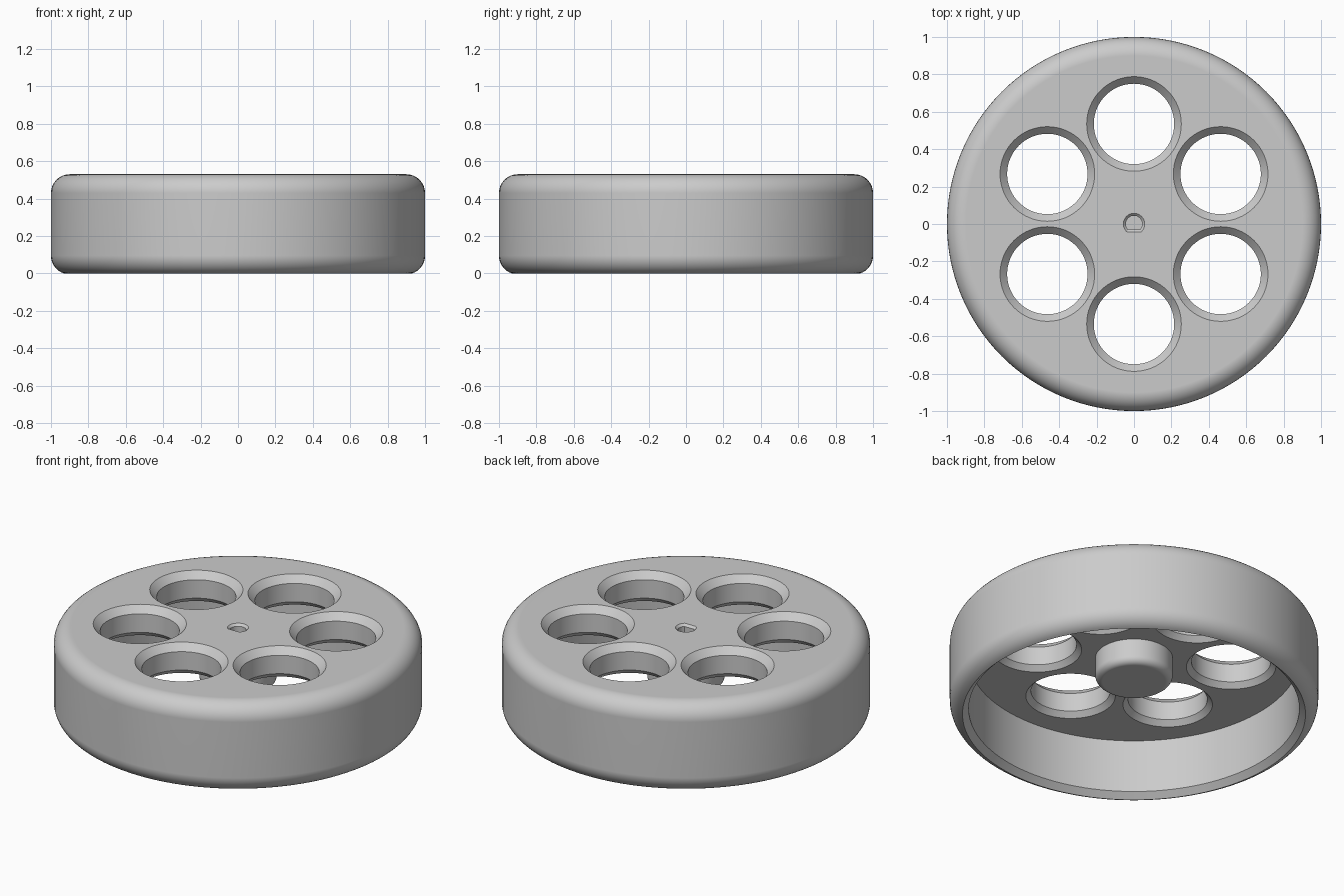
import bpy, bmesh
from math import sin, cos, pi, asin, radians

cube = bpy.data.objects.get("Cube")
if cube:
    bpy.data.objects.remove(cube, do_unlink=True)

HEIGHT = 0.53
PLATE = 0.35      # underside of the web plate
INNER = 0.897     # inside radius of the rim
ROUND = 0.1       # rim edge rounding

grey = bpy.data.materials.new("plain grey")
grey.use_nodes = True
colour = (0.6, 0.6, 0.6, 1)
grey.diffuse_color = colour
grey.node_tree.nodes["Principled BSDF"].inputs["Base Color"].default_value = colour


def loft(name, loops):
    """Skin equal-length point loops and cap both ends."""
    bm = bmesh.new()
    rings = [[bm.verts.new(p) for p in loop] for loop in loops]
    n = len(rings[0])
    for a, b in zip(rings, rings[1:]):
        for i in range(n):
            j = (i + 1) % n
            bm.faces.new((a[i], a[j], b[j], b[i]))
    bm.faces.new(rings[0][::-1])
    bm.faces.new(rings[-1])
    bmesh.ops.recalc_face_normals(bm, faces=bm.faces)
    mesh = bpy.data.meshes.new(name)
    bm.to_mesh(mesh)
    bm.free()
    mesh.materials.append(grey)
    obj = bpy.data.objects.new(name, mesh)
    bpy.context.collection.objects.link(obj)
    return obj


def circle(r, z, n, x=0, y=0):
    return [(x + r * cos(2 * pi * i / n), y + r * sin(2 * pi * i / n), z) for i in range(n)]


def arc(cx, cz, r, start, end, steps=8):
    angles = [radians(start + (end - start) * i / steps) for i in range(steps + 1)]
    return [(cx + r * cos(a), cz + r * sin(a)) for a in angles]


def d_shape(r, flat, z, n=40):
    """Circle with a flat on its front side."""
    a0 = -asin(flat / r)
    a1 = pi - a0
    return [(r * cos(a0 + (a1 - a0) * i / n), r * sin(a0 + (a1 - a0) * i / n), z)
            for i in range(n + 1)]


# Wheel body: hub tip, hub wall, web underside, rim inside, rim outside, top
profile = arc(0.17, 0.245, 0.04, -90, 0, 6)
profile += [(0.21, PLATE), (INNER, PLATE), (INNER, 0.033)]
profile += arc(1 - ROUND, 0.095, ROUND, -72, 0)
profile += arc(1 - ROUND, HEIGHT - ROUND, ROUND, 0, 90)
wheel = loft("wheel", [circle(r, z, 128) for r, z in profile])

# Six through holes, chamfered on both faces
cutters = []
hole = [(0.263, PLATE - 0.02), (0.243, PLATE), (0.215, PLATE + 0.03),
        (0.215, HEIGHT - 0.04), (0.253, HEIGHT), (0.273, HEIGHT + 0.02)]
for k in range(6):
    a = pi / 6 + k * pi / 3
    x, y = 0.535 * cos(a), 0.535 * sin(a)
    cutters.append(loft("hole_cutter", [circle(r, z, 64, x, y) for r, z in hole]))

# Blind shaft socket with a flat side and chamfered mouth
cutters.append(loft("socket_cutter", [
    d_shape(0.044, 0.03, 0.26),
    d_shape(0.044, 0.03, HEIGHT - 0.013),
    d_shape(0.067, 0.053, HEIGHT + 0.01)]))

bpy.context.view_layer.objects.active = wheel
for cutter in cutters:
    cutter.hide_render = True
    mod = wheel.modifiers.new("cut", "BOOLEAN")
    mod.operation = "DIFFERENCE"
    mod.solver = "EXACT"
    mod.object = cutter
    bpy.ops.object.modifier_apply(modifier=mod.name)
    bpy.data.objects.remove(cutter, do_unlink=True)

# Smooth curved walls, crisp chamfers, clean flat faces
bpy.ops.object.select_all(action="DESELECT")
wheel.select_set(True)
bpy.ops.object.shade_smooth_by_angle(angle=radians(30))
weighted = wheel.modifiers.new("flat_faces", "WEIGHTED_NORMAL")
weighted.keep_sharp = True
